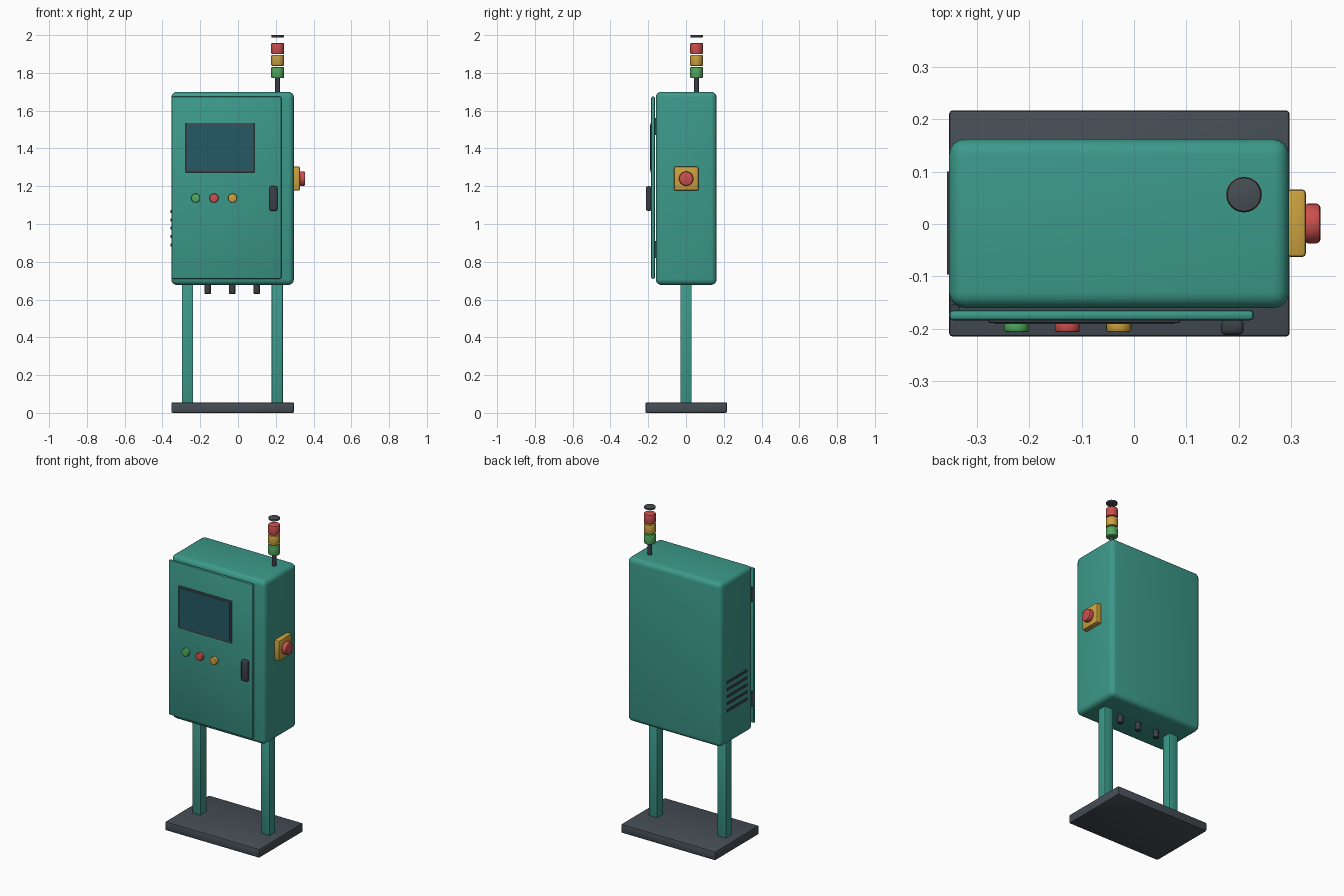
import bpy
import math

cube = bpy.data.objects.get("Cube")
if cube:
    bpy.data.objects.remove(cube, do_unlink=True)


def material(name, rgb):
    m = bpy.data.materials.new(name)
    m.use_nodes = True
    m.diffuse_color = (*rgb, 1)
    m.node_tree.nodes["Principled BSDF"].inputs["Base Color"].default_value = (*rgb, 1)
    return m


teal = material("teal paint", (0.045, 0.32, 0.255))
steel = material("dark steel", (0.06, 0.075, 0.09))
black = material("black plastic", (0.042, 0.05, 0.06))
glass = material("screen glass", (0.019, 0.1, 0.13))
red = material("signal red", (0.6, 0.08, 0.075))
yellow = material("signal yellow", (0.6, 0.36, 0.05))
green = material("signal green", (0.085, 0.4, 0.115))


def finish(name, mat, bevel, segments):
    ob = bpy.context.object
    ob.name = name
    ob.data.materials.append(mat)
    if bevel:
        mod = ob.modifiers.new("Rounded edges", "BEVEL")
        mod.width = bevel
        mod.segments = segments
        mod.limit_method = "ANGLE"
        mod.angle_limit = math.radians(40)
        bpy.ops.object.modifier_apply(modifier=mod.name)
    bpy.ops.object.shade_smooth_by_angle(angle=math.radians(35))
    return ob


def box(name, mat, xs, ys, zs, bevel=0.0, segments=3):
    """Box given by its extent along each axis."""
    spans = (xs, ys, zs)
    bpy.ops.mesh.primitive_cube_add(size=1, location=[(a + b) / 2 for a, b in spans])
    bpy.context.object.scale = [b - a for a, b in spans]
    bpy.ops.object.transform_apply(location=False, rotation=False, scale=True)
    return finish(name, mat, bevel, segments)


def cylinder(name, mat, centre, radius, length, axis="z", bevel=0.0, sides=24):
    turn = {"x": (0, math.pi / 2, 0), "y": (math.pi / 2, 0, 0), "z": (0, 0, 0)}[axis]
    bpy.ops.mesh.primitive_cylinder_add(vertices=sides, radius=radius, depth=length,
                                        location=centre, rotation=turn)
    return finish(name, mat, bevel, 2)


# Stand
box("base_plate", steel, (-0.353, 0.297), (-0.215, 0.217), (0, 0.055), 0.007, 2)
for side, x in (("right", -0.267), ("left", 0.208)):
    box(side + "_leg", teal, (x - 0.03, x + 0.03), (-0.03, 0.03), (0.05, 0.69), 0.005, 2)

# Cabinet and door
box("cabinet", teal, (-0.353, 0.296), (-0.16, 0.162), (0.677, 1.7), 0.03, 4)
box("door", teal, (-0.353, 0.229), (-0.184, -0.164), (0.71, 1.675), 0.008, 2)
for level, z in (("lower", 0.865), ("upper", 1.515)):
    cylinder(level + "_hinge", black, (-0.342, -0.162, z), 0.01, 0.09, sides=12)

# Display
box("screen_bezel", steel, (-0.278, 0.088), (-0.189, -0.18), (1.273, 1.536), 0.002, 1)
box("screen", glass, (-0.266, 0.076), (-0.191, -0.186), (1.285, 1.524))

# Door controls
for name, mat, x in (("green", green, -0.224), ("red", red, -0.127), ("yellow", yellow, -0.029)):
    cylinder(name + "_button", mat, (x, -0.194, 1.137), 0.024, 0.025, "y", 0.005)
box("door_handle", black, (0.166, 0.209), (-0.212, -0.182), (1.07, 1.2), 0.01, 3)

# Emergency stop on the side
box("stop_plate", yellow, (0.292, 0.328), (-0.063, 0.066), (1.177, 1.304), 0.007, 2)
cylinder("stop_button", red, (0.34, 0.001, 1.24), 0.038, 0.032, "x", 0.008)

# Ventilation slots on the opposite side
for i in range(5):
    z = 0.89 + i * 0.044
    box(f"vent_slot_{i + 1}", black, (-0.357, -0.348), (-0.096, 0.1), (z - 0.008, z + 0.008))

# Cable glands underneath
for i, x in enumerate((-0.16, -0.03, 0.1)):
    cylinder(f"cable_gland_{i + 1}", black, (x, 0, 0.66), 0.017, 0.06, bevel=0.004, sides=16)

# Signal tower
tx, ty = 0.21, 0.056
cylinder("tower_pole", black, (tx, ty, 1.735), 0.013, 0.08, sides=16)
for name, mat, z in (("green", green, 1.802), ("yellow", yellow, 1.866), ("red", red, 1.929)):
    cylinder(name + "_lamp", mat, (tx, ty, z), 0.034, 0.059, bevel=0.006)
cylinder("tower_cap", steel, (tx, ty, 1.994), 0.033, 0.012, bevel=0.003, sides=16)
